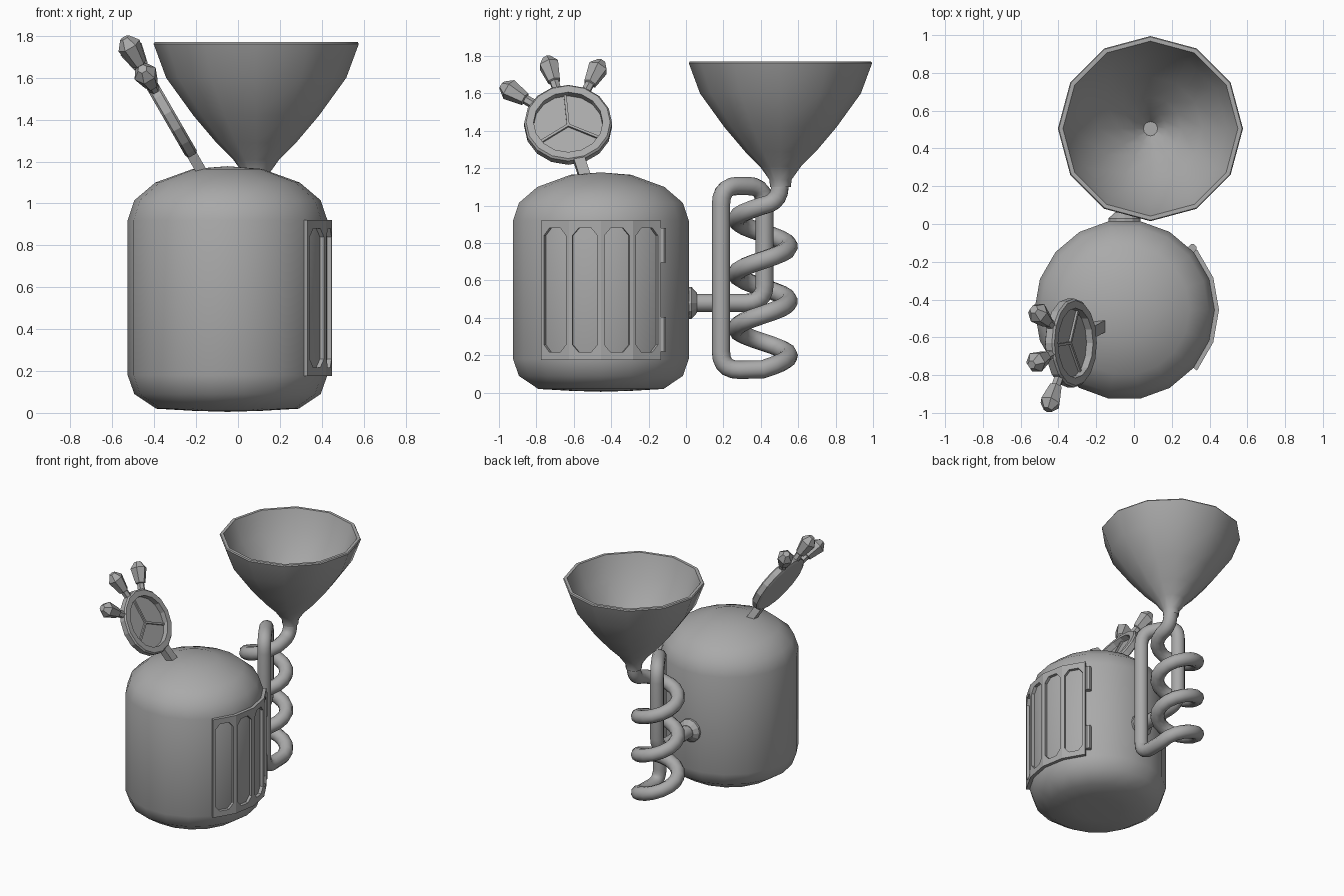
import bpy, bmesh
from math import sin, cos, pi, radians
from mathutils import Matrix, Vector

cube = bpy.data.objects.get("Cube")
if cube:
    bpy.data.objects.remove(cube, do_unlink=True)

GREY = (0.4, 0.4, 0.4, 1)
grey = bpy.data.materials.new("plain grey")
grey.use_nodes = True
grey.diffuse_color = GREY
grey.node_tree.nodes["Principled BSDF"].inputs["Base Color"].default_value = GREY


def finish(name, bm, smooth=0):
    bmesh.ops.remove_doubles(bm, verts=bm.verts, dist=1e-5)
    bmesh.ops.recalc_face_normals(bm, faces=bm.faces)
    mesh = bpy.data.meshes.new(name)
    bm.to_mesh(mesh)
    bm.free()
    obj = bpy.data.objects.new(name, mesh)
    bpy.context.collection.objects.link(obj)
    mesh.materials.append(grey)
    if smooth:
        mesh.shade_smooth()
        mesh.set_sharp_from_angle(angle=radians(smooth))
    return obj


def loft(bm, loops, ring=False):
    """Bridge equal loops of points; ring joins the last loop to the first."""
    rows = [[bm.verts.new(p) for p in loop] for loop in loops]
    pairs = list(zip(rows, rows[1:])) + ([(rows[-1], rows[0])] if ring else [])
    for a, b in pairs:
        for i in range(len(a)):
            j = (i + 1) % len(a)
            bm.faces.new((a[i], a[j], b[j], b[i]))


def lathe(name, profile, sides, place, smooth=0, turn=0.0):
    """Revolve (radius, height) points about the local z axis."""
    bm = bmesh.new()
    loft(bm, [[place @ Vector((r * cos(2 * pi * i / sides + turn),
                               r * sin(2 * pi * i / sides + turn), h))
               for i in range(sides)] for r, h in profile])
    return finish(name, bm, smooth)


def box(name, size, place):
    bm = bmesh.new()
    bmesh.ops.create_cube(bm, size=1, matrix=place @ Matrix.Diagonal((*size, 1)))
    return finish(name, bm)


# Tank
TANK = Matrix.Translation((-0.05, -0.455, 0))
lathe("tank", [(0, 0.005), (0.165, 0.01), (0.34, 0.02), (0.445, 0.09), (0.477, 0.18),
               (0.477, 0.92), (0.445, 1.015), (0.345, 1.10), (0.165, 1.165), (0, 1.178)],
      18, TANK, 40)

# Slotted door wrapped around the tank side
Z0, Z1 = 0.175, 0.922
MID = (Z0 + Z1) / 2


def door_loop(width, height, cut, depth):
    cw, ch = cut
    quarter = [(width, height - ch), (width - cw, height)]
    pts = quarter + [(-x, z) for x, z in quarter[::-1]]
    pts += [(-x, -z) for x, z in pts]
    return [Vector((depth, x, MID + z)) for x, z in pts]


bm = bmesh.new()
half = (Z1 - Z0) / 2
outer, inner = 0.5 * cos(pi / 18), 0.462
for k in range(4):
    turn = TANK @ Matrix.Rotation(radians(20 * k - 30), 4, 'Z')
    w = outer * sin(pi / 18) / cos(pi / 18)
    loops = [door_loop(w, half, (0, 0), outer),
             door_loop(0.068, half - 0.042, (0.034, 0.04), outer),
             door_loop(0.068, half - 0.042, (0.034, 0.04), inner),
             door_loop(w * inner / outer, half, (0, 0), inner)]
    loft(bm, [[turn @ p for p in loop] for loop in loops], ring=True)
finish("slotted_door", bm)

# Door hinges
for name, z in (("lower_hinge", 0.22), ("upper_hinge", 0.695)):
    place = TANK @ Matrix.Translation((0.36, 0.328, z))
    lathe(name, [(0, 0), (0.022, 0), (0.022, 0.185), (0, 0.185)], 8, place, turn=pi / 8)

# Funnel with a thick wall
wall = [(0.055, 1.10), (0.06, 1.14), (0.11, 1.21), (0.19, 1.29), (0.30, 1.42),
        (0.43, 1.60), (0.49, 1.762), (0.485, 1.77)]
lining = [(0.463, 1.77), (0.405, 1.61), (0.275, 1.43), (0.165, 1.31), (0.085, 1.22),
          (0.03, 1.15), (0, 1.15)]
lathe("funnel", wall + lining, 12, Matrix.Translation((0.087, 0.505, 0)), 35)


# Coiled pipe from the funnel to the tank
def bend(a, corner, b, radius, steps=5):
    a, c, b = Vector(a), Vector(corner), Vector(b)
    p, q = c + (a - c).normalized() * radius, c + (b - c).normalized() * radius
    return [p * (1 - t) ** 2 + c * 2 * t * (1 - t) + q * t * t
            for t in (i / steps for i in range(steps + 1))]


AX, AY, R = -0.05, 0.41, 0.14
TOP, BOTTOM, TURNS, STEPS = 1.0, 0.125, 3, 16
coil = []
for i in range(TURNS * STEPS + 1):
    a = -2 * pi * i / STEPS
    coil.append(Vector((AX + R * cos(a), AY + R * sin(a),
                        TOP + (BOTTOM - TOP) * i / (TURNS * STEPS))))
route = [coil[-1], (0.09, 0.187, 0.12), (0.09, 0.187, 1.105),
         (AX, 0.42, 1.105), (AX, 0.42, 0.48), (AX, -0.02, 0.48)]
start = Vector((0.088, 0.503, 1.16))
path = [start] + bend(start, (0.09, 0.50, 1.02), coil[0], 0.08) + coil
for i in range(1, len(route) - 1):
    path += bend(route[i - 1], route[i], route[i + 1], 0.1)
path.append(Vector(route[-1]))

curve = bpy.data.curves.new("coiled_pipe", 'CURVE')
curve.dimensions = '3D'
curve.bevel_depth = 0.049
curve.bevel_resolution = 3
curve.use_fill_caps = True
spline = curve.splines.new('POLY')
spline.points.add(len(path) - 1)
for point, p in zip(spline.points, path):
    point.co = (*p, 1)
source = bpy.data.objects.new("pipe_path", curve)
bpy.context.collection.objects.link(source)
bpy.context.view_layer.update()
bm = bmesh.new()
bm.from_mesh(source.evaluated_get(bpy.context.evaluated_depsgraph_get()).to_mesh())
bpy.data.objects.remove(source, do_unlink=True)
finish("coiled_pipe", bm, 50)

# Flange where the pipe meets the tank
lathe("pipe_flange", [(0.085, -0.03), (0.085, 0.03), (0.052, 0.06), (0, 0.06)], 12,
      Matrix.Translation((AX, 0, 0.48)) @ Matrix.Rotation(-pi / 2, 4, 'X'))

# Tilted dial: local x runs along y, local y up the tilt, local z out of the face
s, c = sin(radians(30)), cos(radians(30))
DIAL = Matrix(((0, -s, c, -0.335), (1, 0, 0, -0.63), (0, c, s, 1.432), (0, 0, 0, 1)))
lathe("dial", [(0, -0.03), (0.22, -0.03), (0.235, -0.02), (0.235, 0.02), (0.225, 0.03),
               (0.185, 0.03), (0.185, -0.01), (0, -0.01)], 16, DIAL)


def spoke(angle):
    """Frame on the dial whose local x axis points outward at the angle."""
    return DIAL @ Matrix.Rotation(radians(angle), 4, 'Z')


for k in range(3):
    box(f"dial_spoke_{k + 1}", (0.185, 0.014, 0.016),
        spoke(95 + 120 * k) @ Matrix.Translation((0.0925, 0, -0.005)))

# Stem and knobs around the rim
box("dial_stem", (0.17, 0.06, 0.05), spoke(-74.5) @ Matrix.Translation((0.285, 0, 0)))
for k in range(3):
    place = spoke(65.5 + 40 * k) @ Matrix.Rotation(pi / 2, 4, 'Y')
    lathe(f"dial_knob_{k + 1}",
          [(0.026, 0.215), (0.026, 0.275), (0.036, 0.28), (0.058, 0.385),
           (0.024, 0.43), (0, 0.43)], 6, place)
